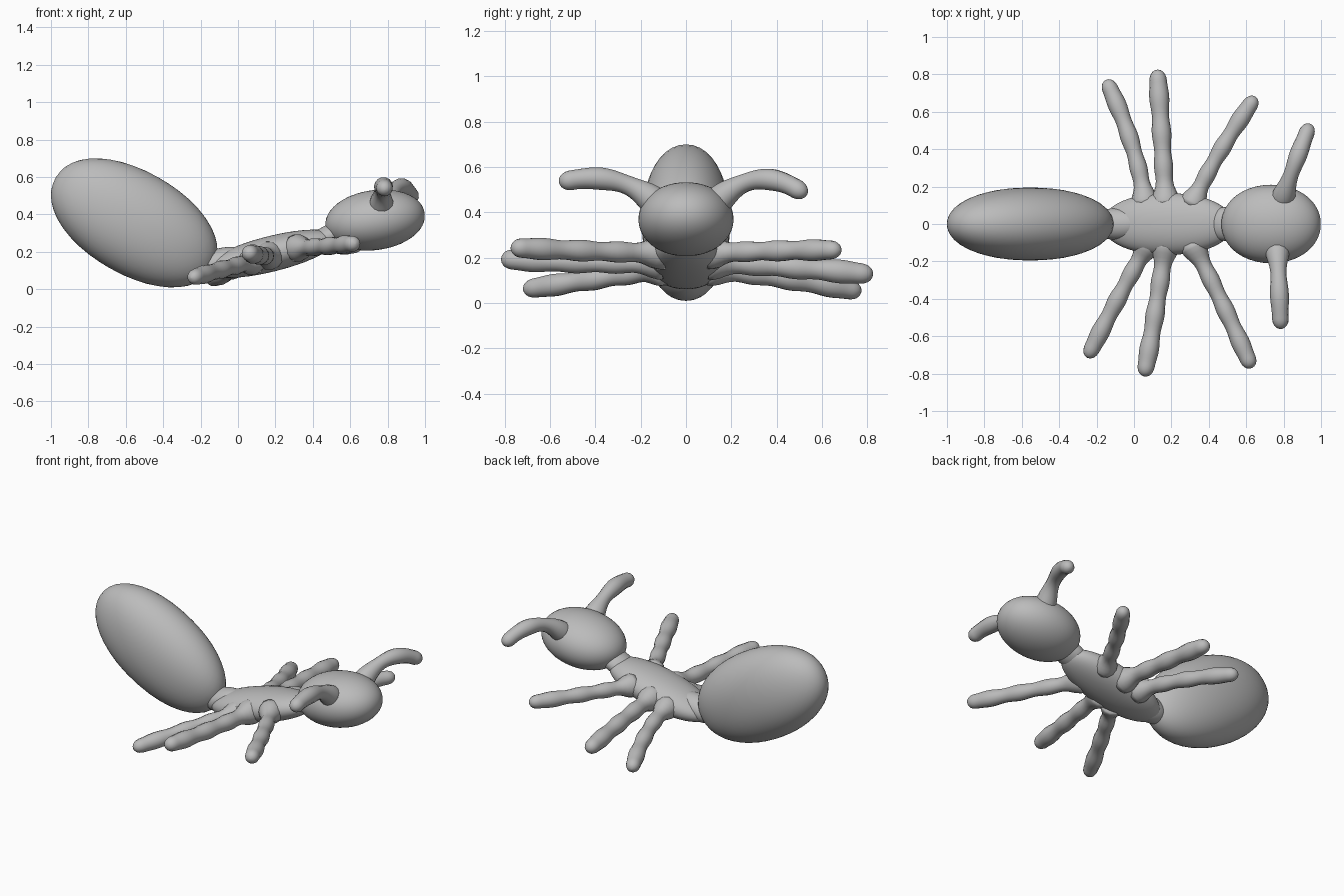
import bpy, bmesh, math
from mathutils import Vector, Matrix

cube = bpy.data.objects.get("Cube")
if cube:
    bpy.data.objects.remove(cube)

grey = bpy.data.materials.new("plain grey")
grey.use_nodes = True
colour = (0.5, 0.5, 0.5, 1)
grey.diffuse_color = colour
grey.node_tree.nodes["Principled BSDF"].inputs["Base Color"].default_value = colour


def finish(name, bm):
    bmesh.ops.recalc_face_normals(bm, faces=bm.faces)
    for face in bm.faces:
        face.smooth = True
    mesh = bpy.data.meshes.new(name)
    bm.to_mesh(mesh)
    bm.free()
    mesh.materials.append(grey)
    obj = bpy.data.objects.new(name, mesh)
    bpy.context.collection.objects.link(obj)
    return obj


def blob(name, centre, radii, tilt, power=2.0):
    """Ellipsoid, slightly boxy when power is above 2; tilt raises the +x end."""
    bm = bmesh.new()
    bmesh.ops.create_icosphere(bm, subdivisions=4, radius=1)
    turn = Matrix.Rotation(math.radians(-tilt), 3, 'Y')
    for v in bm.verts:
        p = v.co / sum(abs(c) ** power for c in v.co) ** (1 / power)
        p = Vector(a * b for a, b in zip(p, radii))
        v.co = turn @ p + Vector(centre)
    return finish(name, bm)


def limb(name, root, middle, tip, radius, flare=0.7, waves=4, steps=36, sides=14):
    """Lumpy round limb on an arc, wide at the root and rounded at the tip."""
    a, m, b = Vector(root), Vector(middle), Vector(tip)
    ctrl = 2 * m - (a + b) / 2
    length = (m - a).length + (b - m).length
    bm = bmesh.new()
    rings = []
    for i in range(steps + 1):
        t = 1 - (1 - i / steps) ** 1.5
        p = a * (1 - t) ** 2 + ctrl * 2 * t * (1 - t) + b * t * t
        d = ((ctrl - a) * (1 - t) + (b - ctrl) * t).normalized()
        side = d.cross(Vector((0, 0, 1))).normalized()
        up = side.cross(d)
        r = radius * (1 + 0.08 * math.sin(t * waves * math.tau) + 0.1 * t)
        r += radius * flare * math.exp(-(t * length / 0.09) ** 2)
        left = (1 - t) * length / (radius * 1.2)
        if left < 1:
            r *= math.sqrt(max(0.003, 1 - (1 - left) ** 2))
        ring = []
        for k in range(sides):
            q = math.tau * k / sides
            ring.append(bm.verts.new(p + r * (side * math.cos(q) + up * math.sin(q))))
        rings.append(ring)
    for lower, upper in zip(rings, rings[1:]):
        for k in range(sides):
            n = (k + 1) % sides
            bm.faces.new((lower[k], lower[n], upper[n], upper[k]))
    bm.faces.new(rings[0])
    bm.faces.new(rings[-1])
    return finish(name, bm)


# Body
blob("abdomen", (-0.555, 0, 0.355), (0.485, 0.195, 0.275), -30, 2.1)
blob("thorax", (0.18, 0, 0.19), (0.36, 0.165, 0.095), 14, 2.1)
blob("head", (0.733, 0, 0.37), (0.268, 0.21, 0.16), 8, 2.05)
blob("waist", (-0.09, 0, 0.145), (0.15, 0.085, 0.075), 14)
blob("neck", (0.49, 0, 0.285), (0.13, 0.09, 0.06), 25)

# Legs
limb("left_rear_leg", (0.06, 0.10, 0.15), (-0.01, 0.42, 0.11), (-0.15, 0.77, 0.05), 0.043)
limb("left_middle_leg", (0.17, 0.10, 0.18), (0.15, 0.44, 0.16), (0.125, 0.825, 0.125), 0.046)
limb("left_front_leg", (0.31, 0.10, 0.22), (0.45, 0.37, 0.23), (0.65, 0.68, 0.235), 0.042)
limb("right_rear_leg", (0.08, -0.10, 0.15), (-0.07, -0.37, 0.11), (-0.25, -0.715, 0.06), 0.043)
limb("right_middle_leg", (0.17, -0.10, 0.18), (0.12, -0.44, 0.18), (0.055, -0.815, 0.195), 0.045)
limb("right_front_leg", (0.31, -0.10, 0.22), (0.47, -0.42, 0.23), (0.63, -0.77, 0.245), 0.043)

# Antennae
limb("left_antenna", (0.79, 0.12, 0.43), (0.86, 0.32, 0.545), (0.94, 0.53, 0.475), 0.042, 0.5, 2)
limb("right_antenna", (0.765, -0.12, 0.43), (0.775, -0.32, 0.54), (0.785, -0.56, 0.53), 0.044, 0.5, 2)
